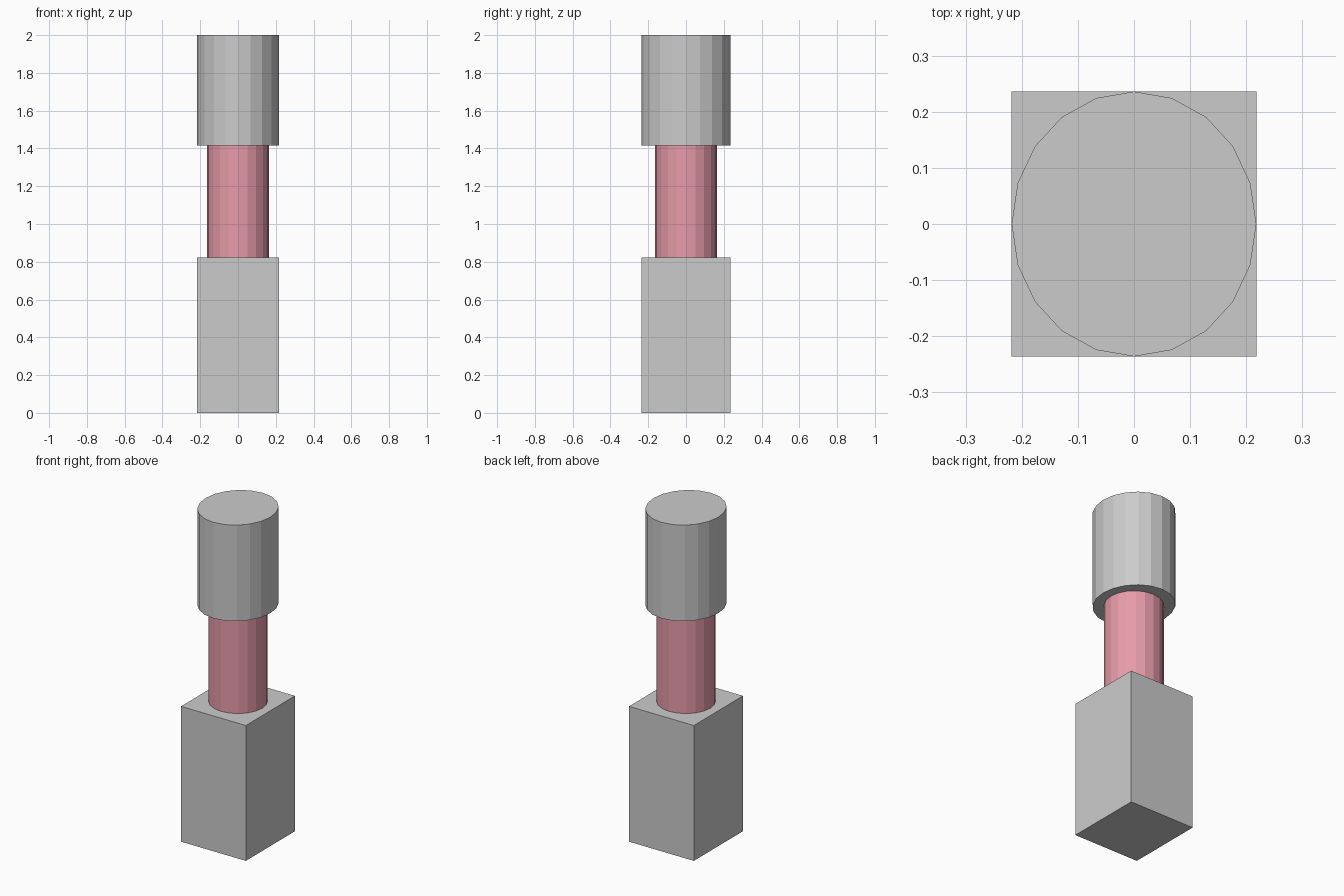
import bpy

if "Cube" in bpy.data.objects:
    bpy.data.objects.remove(bpy.data.objects["Cube"])

SIDES = 20


def cylinder(name, rx, ry, z0, z1):
    bpy.ops.mesh.primitive_cylinder_add(vertices=SIDES, radius=1, depth=1,
                                        location=(0, 0, (z0 + z1) / 2))
    ob = bpy.context.object
    ob.name = name
    ob.scale = (rx, ry, z1 - z0)
    bpy.ops.object.transform_apply(location=False, rotation=False, scale=True)
    return ob


HALF_X, HALF_Y = 0.218, 0.236
BASE_TOP, CAP_BOTTOM, TOP = 0.823, 1.416, 2.0

# Square base block
bpy.ops.mesh.primitive_cube_add(size=1, location=(0, 0, BASE_TOP / 2))
base = bpy.context.object
base.name = "base_block"
base.scale = (2 * HALF_X, 2 * HALF_Y, BASE_TOP)
bpy.ops.object.transform_apply(location=False, rotation=False, scale=True)

# Red neck between base and cap
neck = cylinder("red_neck", 0.163, 0.163, BASE_TOP, CAP_BOTTOM)
red = bpy.data.materials.new("red")
red.diffuse_color = (0.8, 0.33, 0.4, 1)
red.use_nodes = True
red.node_tree.nodes["Principled BSDF"].inputs["Base Color"].default_value = red.diffuse_color
neck.data.materials.append(red)

# Slightly oval cap
cylinder("top_cap", HALF_X, HALF_Y, CAP_BOTTOM, TOP)
